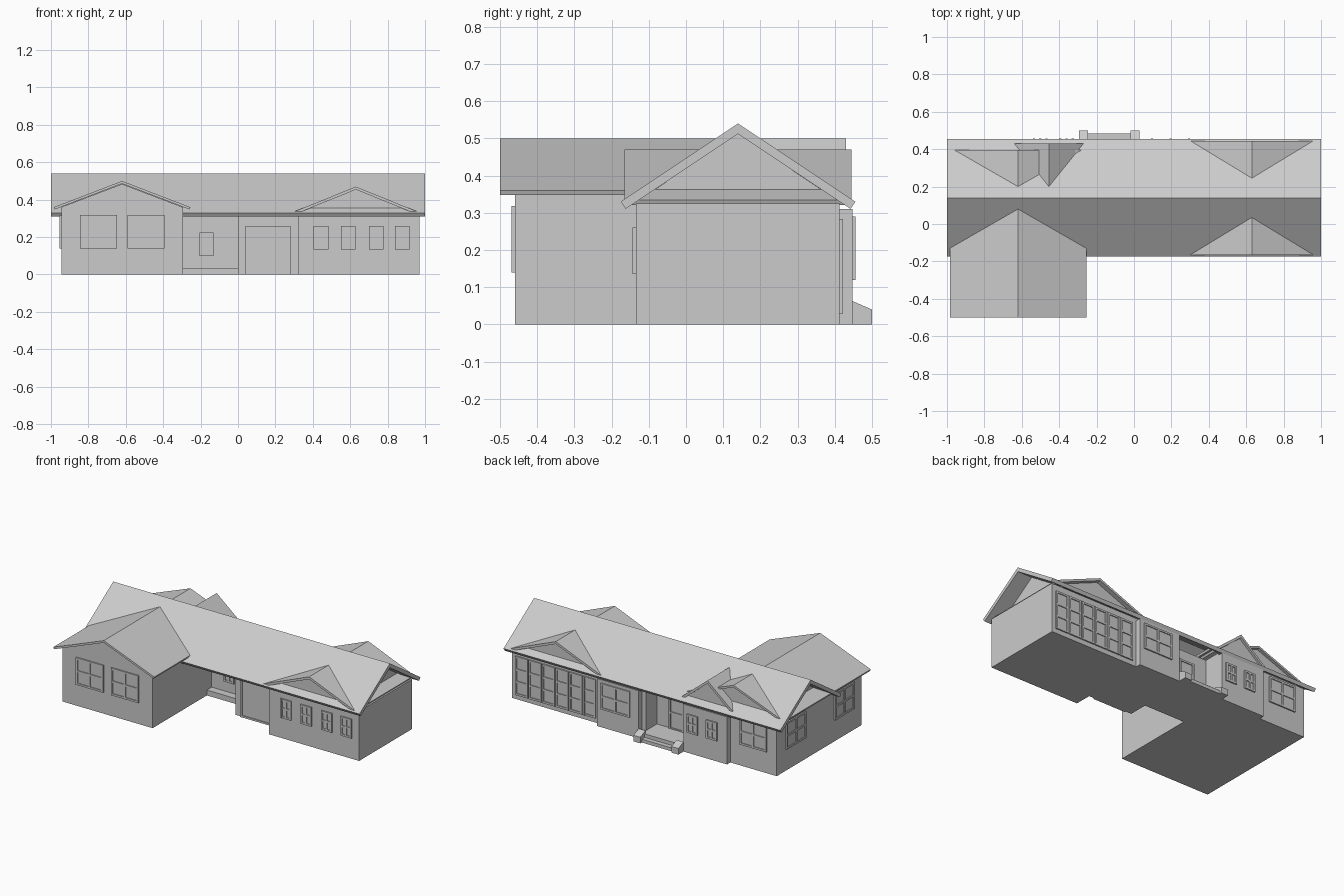
import bpy, bmesh
from mathutils import Vector

cube = bpy.data.objects.get("Cube")
if cube:
    bpy.data.objects.remove(cube, do_unlink=True)

grey = bpy.data.materials.new("plain_grey")
grey.use_nodes = True
COLOUR = (0.6, 0.6, 0.6, 1)
grey.diffuse_color = COLOUR
grey.node_tree.nodes["Principled BSDF"].inputs["Base Color"].default_value = COLOUR


def finish(name, bm):
    bmesh.ops.recalc_face_normals(bm, faces=bm.faces)
    mesh = bpy.data.meshes.new(name)
    bm.to_mesh(mesh)
    bm.free()
    mesh.materials.append(grey)
    obj = bpy.data.objects.new(name, mesh)
    bpy.context.collection.objects.link(obj)
    return obj


def add_box(bm, low, high):
    verts = bmesh.ops.create_cube(bm, size=1)["verts"]
    low, high = Vector(low), Vector(high)
    for v in verts:
        v.co = (low + high) / 2 + v.co * (high - low)


def box(name, x, y, z):
    bm = bmesh.new()
    add_box(bm, (x[0], y[0], z[0]), (x[1], y[1], z[1]))
    return finish(name, bm)


def prism(name, profile, axis, start, end):
    """Extrude an (across, z) profile along the x or y axis."""
    bm = bmesh.new()
    place = (lambda a, d, z: (d, a, z)) if axis == "x" else (lambda a, d, z: (a, d, z))
    face = bm.faces.new([bm.verts.new(place(a, start, z)) for a, z in profile])
    new = bmesh.ops.extrude_face_region(bm, geom=[face])["geom"]
    step = Vector(place(0, end - start, 0))
    bmesh.ops.translate(bm, vec=step, verts=[v for v in new if isinstance(v, bmesh.types.BMVert)])
    return finish(name, bm)


def gable_roof(name, axis, start, end, mid, peak, half, eave, thick):
    """Bent slab with eave ends cut square to the slope."""
    slope = (peak - eave) / half
    tuck = thick * slope / (1 + slope * slope)
    inner = half - tuck
    low = peak - thick - slope * inner
    prism(name, [(mid - half, eave), (mid, peak), (mid + half, eave), (mid + inner, low),
                 (mid, peak - thick), (mid - inner, low)], axis, start, end)


def pediment(name, axis, at, mid, peak, half, base):
    prism(name, [(mid - half, base), (mid, peak), (mid + half, base)],
          axis, at - 0.005, at + 0.005)


def window(name, axis, at, out, span, z, cols=2, rows=2, bar=0.012):
    """Thin glass with a raised frame and bars; out is the facing direction."""
    bm = bmesh.new()

    def part(a0, a1, z0, z1, depth):
        d0, d1 = sorted((at - out * 0.003, at + out * depth))
        if axis == "x":
            add_box(bm, (d0, a0, z0), (d1, a1, z1))
        else:
            add_box(bm, (a0, d0, z0), (a1, d1, z1))

    part(*span, *z, 0.003)
    for i in range(cols + 1):
        a = span[0] + (span[1] - span[0] - bar) * i / cols
        part(a, a + bar, *z, 0.009)
    for j in range(rows + 1):
        h = z[0] + (z[1] - z[0] - bar) * j / rows
        part(*span, h, h + bar, 0.0085)
    return finish(name, bm)


# Walls of the main block
TOP = 0.325
for name, x, y, top in [
        ("east_walls", (0.32, 0.97), (-0.135, 0.413), TOP),
        ("middle_walls", (0, 0.32), (-0.025, 0.413), TOP),
        ("entry_walls", (-0.295, 0), (0.15, 0.3), TOP),
        ("west_walls", (-0.945, -0.295), (-0.01, 0.413), TOP),
        ("back_bay_east", (0.03, 0.33), (0.4, 0.447), 0.31),
        ("back_bay_west", (-0.61, -0.295), (0.4, 0.447), 0.31)]:
    box(name, x, y, (0, top))

# Front wing with its gable wall
prism("wing_walls", [(-0.945, 0), (-0.945, 0.36), (-0.62, 0.484), (-0.295, 0.36), (-0.295, 0)],
      "y", -0.46, 0)

# Roofs
gable_roof("main_roof", "x", -1, 1, 0.14, 0.54, 0.315, 0.33, 0.028)
gable_roof("wing_roof", "y", -0.5, 0.395, -0.62, 0.5, 0.365, 0.36, 0.014)
gable_roof("east_cross_roof", "y", -0.165, 0.445, 0.63, 0.47, 0.333, 0.335, 0.016)
gable_roof("small_back_roof", "y", 0.2, 0.43, -0.455, 0.5, 0.187, 0.345, 0.02)

# Gable infill walls, set back under the roof edges
pediment("east_gable_wall", "x", 0.89, 0.14, 0.512, 0.28, 0.325)
pediment("west_gable_wall", "x", -0.89, 0.14, 0.512, 0.28, 0.325)
pediment("cross_gable_front", "y", -0.13, 0.63, 0.455, 0.3, 0.333)
pediment("cross_gable_back", "y", 0.41, 0.63, 0.455, 0.3, 0.333)
pediment("wing_gable_back", "y", 0.37, -0.62, 0.486, 0.32, 0.364)
pediment("small_gable_back", "y", 0.41, -0.455, 0.481, 0.16, 0.348)

# Front windows and doors
for i, x in enumerate([-0.845, -0.59]):
    window(f"wing_window_{i}", "y", -0.46, -1, (x, x + 0.197), (0.14, 0.318))
for i, x in enumerate([0.405, 0.55, 0.7, 0.84]):
    window(f"east_window_{i}", "y", -0.135, -1, (x, x + 0.078), (0.135, 0.26))
window("entry_window", "y", 0.15, -1, (-0.205, -0.13), (0.1, 0.225))
window("front_door", "y", -0.025, -1, (0.04, 0.28), (0, 0.26), 1, 1)

# Back windows and glazed doors
for i in range(6):
    x = 0.36 + i * 0.098
    window(f"back_door_{i}", "y", 0.413, 1, (x, x + 0.092), (0.03, 0.283), 1, 3)
window("bay_window", "y", 0.447, 1, (0.09, 0.3), (0.12, 0.29))
for i, x in enumerate([-0.4, -0.54]):
    window(f"small_back_window_{i}", "y", 0.447, 1, (x, x + 0.078), (0.135, 0.255))
window("west_back_window", "y", 0.413, 1, (-0.875, -0.68), (0.14, 0.31))
window("porch_door", "y", 0.3, 1, (-0.2, -0.09), (0.04, 0.26), 1, 2)

# Windows on the west end
for i, y in enumerate([-0.38, 0.12]):
    window(f"west_window_{i}", "x", -0.945, -1, (y, y + 0.2), (0.14, 0.316))

# Porches and back steps
box("front_porch_floor", (-0.295, 0), (0.1, 0.15), (0, 0.035))
box("back_porch_floor", (-0.295, 0.03), (0.3, 0.455), (0, 0.045))
box("back_step", (-0.25, -0.02), (0.455, 0.485), (0, 0.022))
for side, x in (("west", -0.295), ("east", -0.02)):
    cheek = prism(f"step_cheek_{side}", [(0.447, 0), (0.447, 0.063), (0.5, 0.04), (0.5, 0)],
                  "x", x, x + 0.05)
